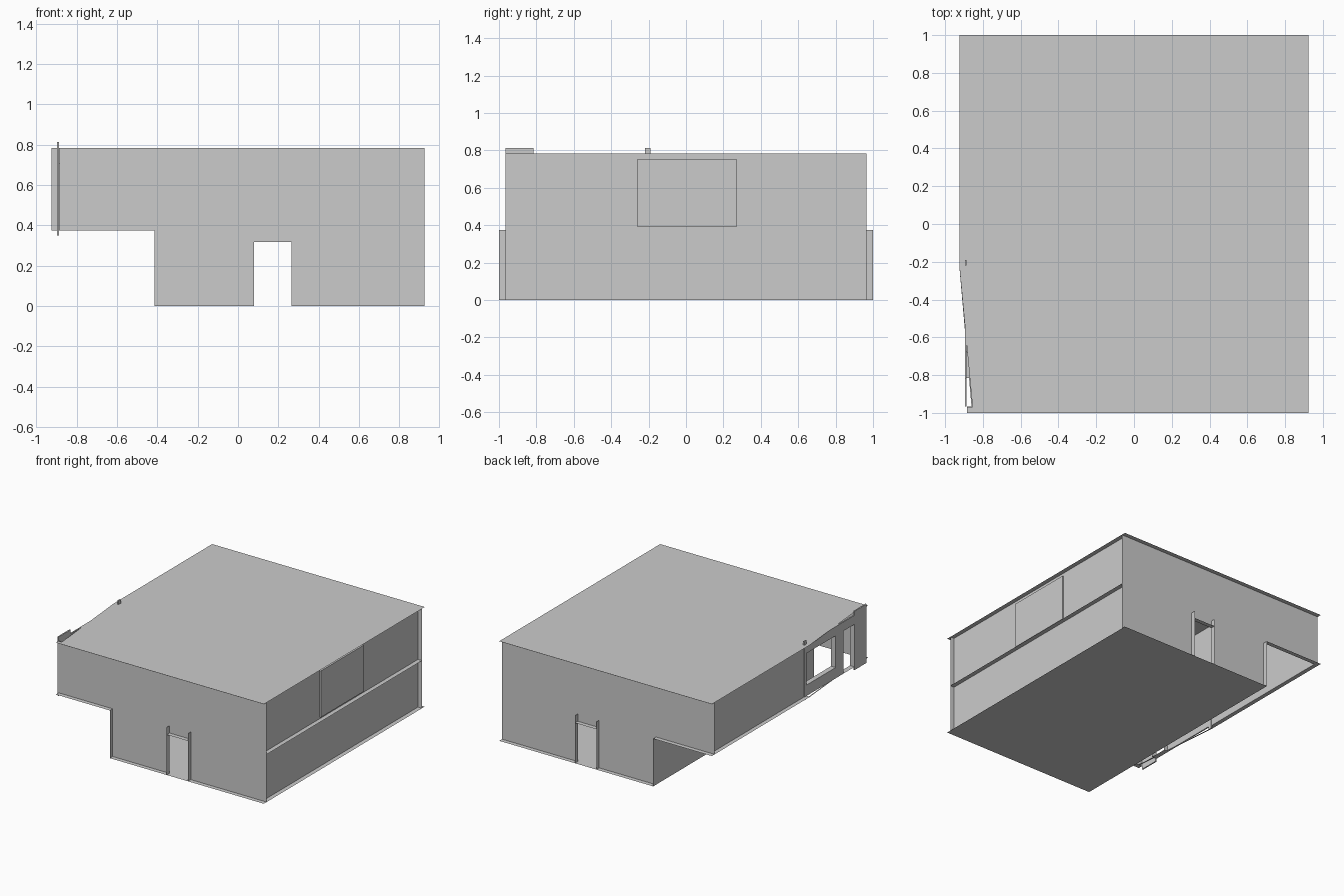
import bpy, bmesh

if "Cube" in bpy.data.objects:
    bpy.data.objects.remove(bpy.data.objects["Cube"])

W, D = 0.925, 1.0          # half width, half depth of the roof
WY = 0.965                 # wall plane, set in from the roof edge
RW, LW = 0.89, -0.892      # right and left wall planes
REC = -0.415               # recessed lower left wall
MID, TOP = 0.375, 0.783


def sheet(name, pts):
    """Flat single-surface panel from an outline."""
    bm = bmesh.new()
    bm.faces.new([bm.verts.new(p) for p in pts])
    me = bpy.data.meshes.new(name)
    bm.to_mesh(me)
    bm.free()
    ob = bpy.data.objects.new(name, me)
    bpy.context.collection.objects.link(ob)
    return ob


def xz(name, y, pts):
    return sheet(name, [(x, y, z) for x, z in pts])


def yz(name, x, y0, y1, z0, z1):
    return sheet(name, [(x, y0, z0), (x, y1, z0), (x, y1, z1), (x, y0, z1)])


def xy(name, z, x0, x1, y0, y1):
    return sheet(name, [(x0, y0, z), (x1, y0, z), (x1, y1, z), (x0, y1, z)])


def box(name, x0, x1, y0, y1, z0, z1):
    bm = bmesh.new()
    bmesh.ops.create_cube(bm, size=1)
    for v in bm.verts:
        v.co = ((x0 + x1) / 2 + v.co.x * (x1 - x0),
                (y0 + y1) / 2 + v.co.y * (y1 - y0),
                (z0 + z1) / 2 + v.co.z * (z1 - z0))
    me = bpy.data.meshes.new(name)
    bm.to_mesh(me)
    bm.free()
    ob = bpy.data.objects.new(name, me)
    bpy.context.collection.objects.link(ob)
    return ob


# roof with the slanted left edge, and ground slab
sheet("roof", [(x, y, TOP) for x, y in [
    (-0.885, -D), (W, -D), (W, D), (-W, D), (-W, -0.22),
    (-0.855, -0.97), (-0.885, -0.97)]])
xy("ground_floor", 0, REC, W, -D, D)

# front and back walls with doorway notch, fins and lintel
for side, s, left in (("front", -1, -0.885), ("back", 1, -W)):
    xz(side + "_wall", s * WY, [
        (left, TOP), (W, TOP), (W, 0), (0.265, 0), (0.265, 0.317), (0.08, 0.317),
        (0.08, 0), (REC, 0), (REC, MID), (left, MID)])
    y0, y1 = sorted((s * WY, s * D))
    for n, x in (("left_jamb", 0.08), ("right_jamb", 0.265), ("corner_fin", REC)):
        yz(side + "_" + n, x, y0, y1, 0, MID)
    xy(side + "_lintel", 0.317, 0.08, 0.265, y0, y1)
    xy(side + "_soffit_strip", MID, left, REC, y0, y1)

# right wall, mid ledge and shallow projecting bay
yz("right_wall", RW, -WY, WY, 0, TOP)
xy("right_ledge", MID, RW, W, -WY, WY)
box("right_bay", RW, RW + 0.012, -0.26, 0.27, 0.39, 0.755)

# recessed lower left wall and upper left wall with its ledge
yz("recessed_left_wall", REC, -WY, WY, 0, TOP)
yz("upper_left_wall", LW, -0.19, WY, MID, TOP)
xy("left_ledge", MID, -W, LW, -0.22, D)

# slanted edge strip below the slanted roof edge
sheet("slanted_edge_strip", [(-W, -0.22, MID), (-0.86, -0.97, MID),
                             (-0.852, -0.97, MID), (-0.915, -0.22, MID)])

# windowed part of the upper left wall
a, b = LW - 0.004, LW + 0.006
box("window_post", a, b, -0.22, -0.19, 0.35, 0.813)
box("end_panel", a, b, -WY, -0.815, 0.35, 0.813)
box("window_head", a, b, -0.815, -0.22, 0.71, TOP - 0.002)
box("window_apron", a, b, -0.58, -0.22, MID, 0.46)
box("window_pier", a, b, -0.68, -0.58, MID, 0.71)
xy("window_sill", 0.46, b, b + 0.03, -0.58, -0.22)
xy("opening_sill", MID, a, b + 0.03, -0.815, -0.68)
for n, y, z in (("window_jamb", -0.58, 0.46), ("pier_return", -0.68, MID),
                ("panel_return", -0.815, MID)):
    xz(n, y, [(b, z), (b + 0.03, z), (b + 0.03, 0.71), (b, 0.71)])
